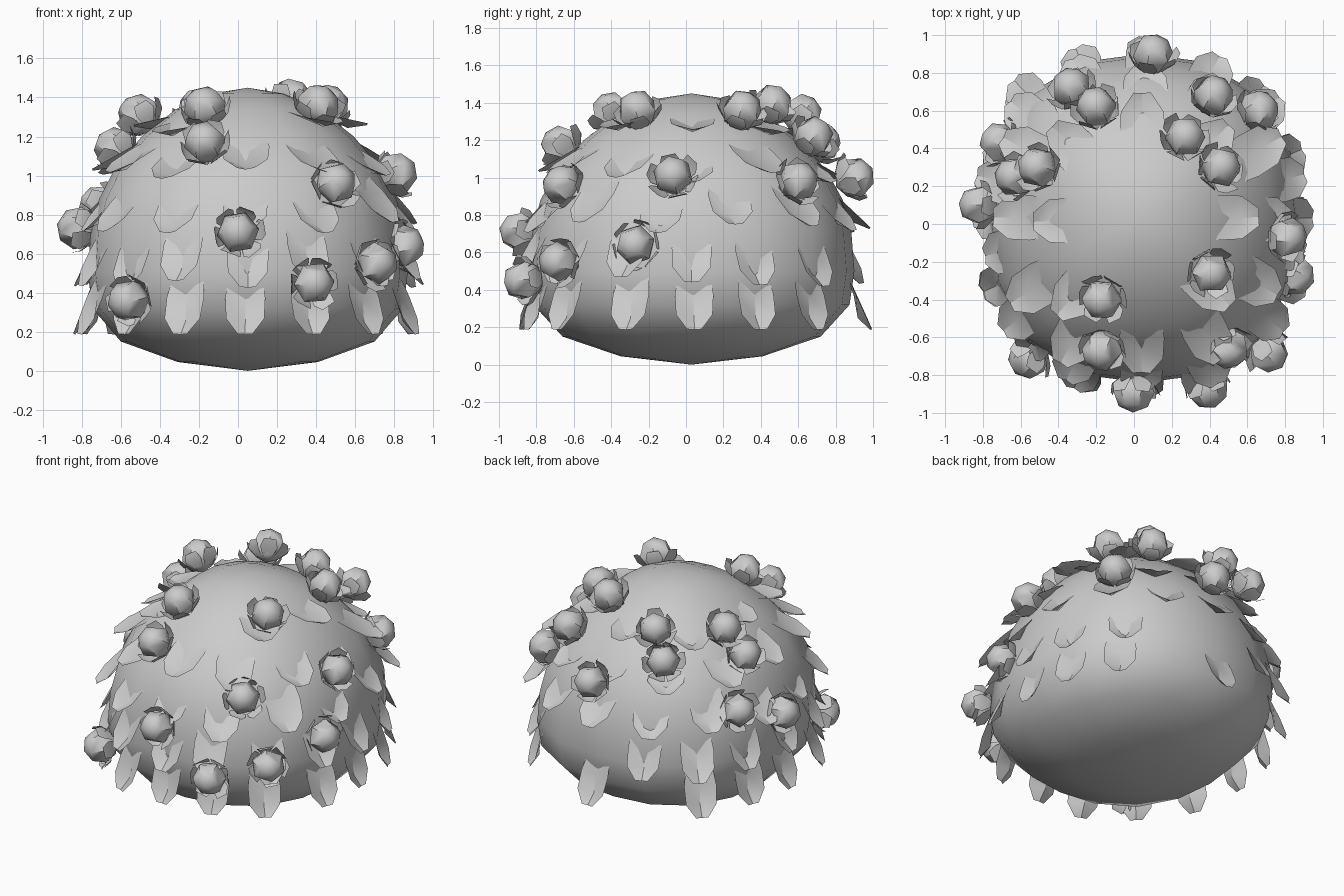
import bpy, bmesh, math, random
from mathutils import Vector, Matrix

cube = bpy.data.objects.get("Cube")
if cube:
    bpy.data.objects.remove(cube, do_unlink=True)

random.seed(4)
CENTRE = Vector((0.05, 0.03, 0))
SX, SY = 0.97, 1.03

grey = bpy.data.materials.new("plain_grey")
grey.use_nodes = True
grey.diffuse_color = (0.6, 0.6, 0.6, 1)
grey.node_tree.nodes["Principled BSDF"].inputs["Base Color"].default_value = (0.6, 0.6, 0.6, 1)


def finish(bm, name, angle):
    """Turn a bmesh into a shaded object."""
    mesh = bpy.data.meshes.new(name)
    bm.to_mesh(mesh)
    bm.free()
    mesh.materials.append(grey)
    obj = bpy.data.objects.new(name, mesh)
    bpy.context.collection.objects.link(obj)
    bpy.ops.object.select_all(action='DESELECT')
    obj.select_set(True)
    bpy.context.view_layer.objects.active = obj
    bpy.ops.object.shade_smooth_by_angle(angle=math.radians(angle))
    return obj


def around(radius, angle, z):
    """Point on the slightly squared plan of the bush."""
    radius *= 1 + 0.06 * math.sin(2 * angle) ** 2
    return CENTRE + Vector((SX * radius * math.cos(angle), SY * radius * math.sin(angle), z))


# Bush body: a lofted dome with a shallow rounded underside
profile = [(0.37, 0.045), (0.67, 0.15), (0.82, 0.32), (0.845, 0.5), (0.83, 0.7),
           (0.785, 0.88), (0.7, 1.04), (0.56, 1.2), (0.38, 1.34), (0.19, 1.42)]
SEG = 16
bm = bmesh.new()
rings = [[bm.verts.new(around(r, math.tau * i / SEG, z)) for i in range(SEG)] for r, z in profile]
bottom = bm.verts.new(around(0, 0, 0))
top = bm.verts.new(around(0, 0, 1.45))
for i in range(SEG):
    j = (i + 1) % SEG
    bm.faces.new((bottom, rings[0][j], rings[0][i]))
    bm.faces.new((top, rings[-1][i], rings[-1][j]))
    for low, high in zip(rings, rings[1:]):
        bm.faces.new((low[i], low[j], high[j], high[i]))
finish(bm, "bush_body", 60)


# Leaves: creased tongues rooted in the body, tips hanging outwards
def add_leaf(bm, root, tip, angle, width):
    side = Vector((-math.sin(angle), math.cos(angle), 0))
    along = tip - root
    normal = side.cross(along).normalized()
    if normal.dot(root - CENTRE - Vector((0, 0, 0.5))) < 0:
        normal.negate()
    rows = []
    for t, w, fold in ((0, 0.8, 0), (0.4, 1, 0.015), (0.75, 0.95, 0.045), (1, 0.38, 0.01)):
        mid = root + along * t
        rows.append([bm.verts.new(mid + side * width * w * s - normal * fold * (1 - abs(s)))
                     for s in (-1, 0, 1)])
    for a, b in zip(rows, rows[1:]):
        for k in range(2):
            bm.faces.new((a[k], a[k + 1], b[k + 1], b[k]))


# count, root radius, root height, tip radius, tip height, half width, gaps
leaf_rows = [(16, 0.80, 0.50, 0.89, 0.19, 0.103, (7, 9)),
             (16, 0.77, 0.75, 0.90, 0.45, 0.107, (7, 8)),
             (14, 0.67, 0.99, 0.88, 0.74, 0.115, ()),
             (12, 0.49, 1.19, 0.79, 1.01, 0.12, ()),
             (8, 0.25, 1.33, 0.60, 1.25, 0.12, (0,))]
bm = bmesh.new()
for row, (count, r0, z0, r1, z1, width, gaps) in enumerate(leaf_rows):
    for i in range(count):
        if i in gaps:
            continue
        angle = -math.pi / 2 + math.tau * i / count + random.uniform(-0.03, 0.03)
        drop = random.uniform(-0.03, 0.03) if row else 0
        flare = random.uniform(0, 0.05)
        add_leaf(bm, around(r0, angle, z0 + drop), around(r1 + flare, angle, z1 + drop),
                 angle, width)
finish(bm, "leaves", 30)


# Flowers: a six-sided bud in a close cup of six petals
def add_flower(name, place):
    out = place - CENTRE - Vector((0, 0, 0.55))
    out.normalize()
    frame = Matrix.Translation(place) @ out.to_track_quat('Z', 'Y').to_matrix().to_4x4() \
        @ Matrix.Rotation(random.uniform(0, math.pi / 3), 4, 'Z')
    bm = bmesh.new()
    bmesh.ops.create_uvsphere(bm, u_segments=6, v_segments=4, radius=0.11)
    for i in range(6):
        spin = Matrix.Rotation(math.tau * (i + 0.5) / 6, 4, 'Z')
        flare = random.uniform(-0.01, 0.015)
        outline = [(0.06, 0.03, -0.085), (0.112, 0.055, -0.035), (0.128 + flare, 0.038, 0.012)]
        pairs = [[bm.verts.new(spin @ Vector((x, s * w, z))) for s in (-1, 1)] for x, w, z in outline]
        for a, b in zip(pairs, pairs[1:]):
            bm.faces.new((a[0], a[1], b[1], b[0]))
    bm.transform(frame)
    finish(bm, name, 50)


flowers = [(-0.33, 0.72, 1.19), (-0.2, 0.62, 1.34), (0.1, 0.9, 1.0), (0.42, 0.68, 1.22),
           (0.66, 0.6, 0.98), (0.27, 0.46, 1.39), (0.46, 0.3, 1.36), (-0.71, 0.43, 0.84),
           (-0.63, 0.25, 1.14), (-0.51, 0.3, 1.31), (-0.82, 0.1, 0.73), (0.81, -0.07, 1.01),
           (0.41, -0.26, 1.36), (0.85, -0.27, 0.64), (0.71, -0.68, 0.55), (0.39, -0.87, 0.45),
           (0, -0.89, 0.71), (-0.17, -0.67, 1.17), (-0.17, -0.4, 1.35), (-0.56, -0.71, 0.36),
           (0.5, -0.66, 0.96)]
for number, spot in enumerate(flowers, 1):
    add_flower(f"flower_{number:02d}", Vector(spot))
